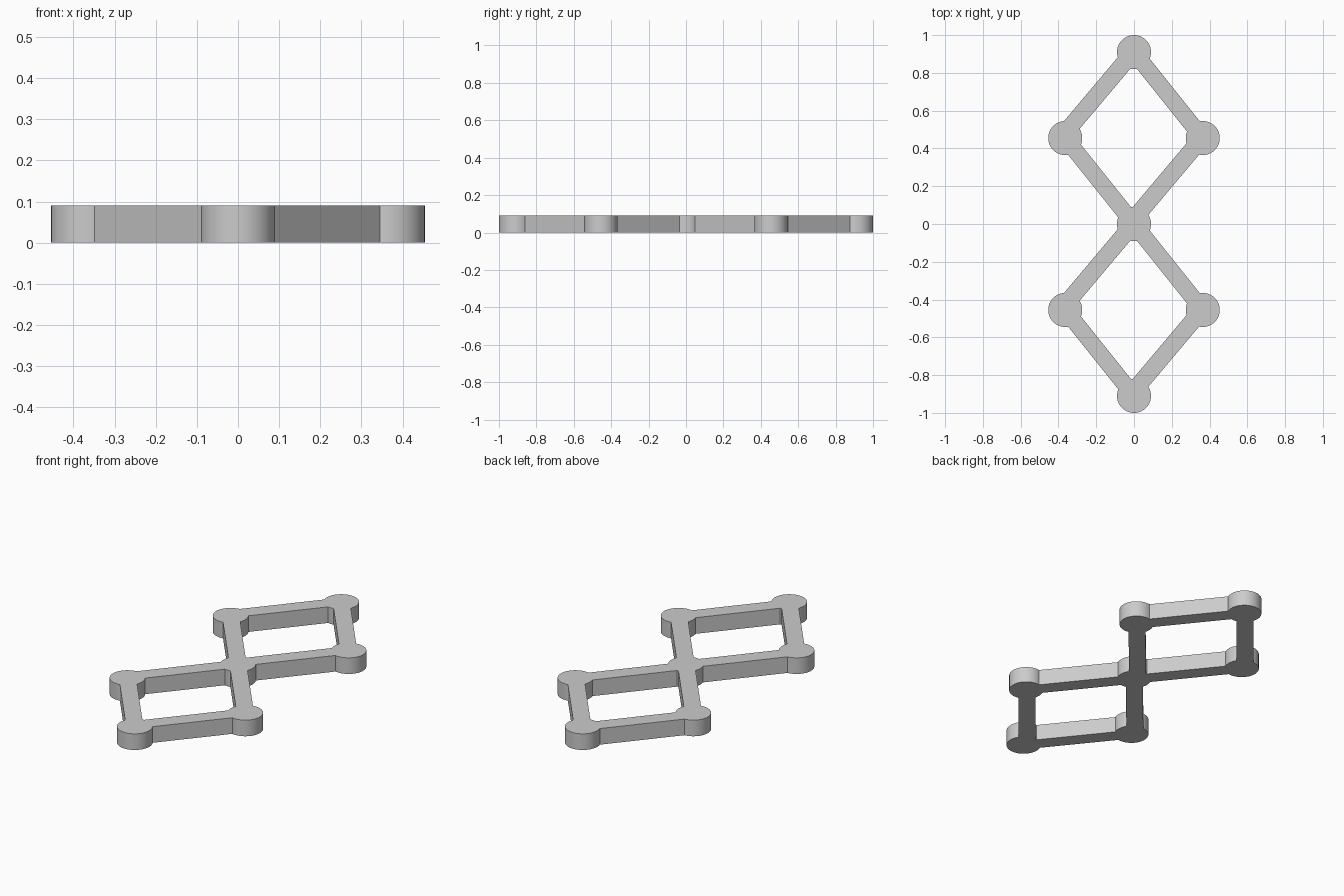
import bpy, bmesh, math
from mathutils import Vector
from mathutils.geometry import delaunay_2d_cdt

if "Cube" in bpy.data.objects:
    bpy.data.objects.remove(bpy.data.objects["Cube"])

R, H, SX, SY = 0.09, 0.09, 0.364, 0.455

points, outlines = [], []


def add_outline(poly):
    start = len(points)
    points.extend(poly)
    outlines.append(list(range(start, start + len(poly))))


def joint(x, y, n=64):
    add_outline([Vector((x + R * math.cos(2 * math.pi * (i + 0.5) / n),
                         y + R * math.sin(2 * math.pi * (i + 0.5) / n)))
                 for i in range(n)])


def bar(a, b, width, shift_a=0.0, shift_b=0.0):
    a, b = Vector(a), Vector(b)
    d = (b - a).normalized()
    side = Vector((-d.y, d.x))
    a, b = a + side * shift_a, b + side * shift_b
    d = (b - a).normalized()
    side = Vector((-d.y, d.x)) * width / 2
    add_outline([a - side, b - side, b + side, a + side])


# Round joints
for k in (-2, 0, 2):
    joint(0, k * SY)
for k in (-1, 1):
    for s in (-1, 1):
        joint(s * SX, k * SY)

# Straight links of the two diamonds
for cy in (-SY, SY):
    left, right = (-SX, cy), (SX, cy)
    low, high = (0, cy - SY), (0, cy + SY)
    for a, b in ((low, right), (left, high)):
        bar(a, b, 0.09, 0.018, 0.003)
    for a, b in ((left, low), (high, right)):
        bar(a, b, 0.087)

# Merge all outlines into one flat sheet, leaving the diamond openings
verts, _, faces, _, _, sources = delaunay_2d_cdt(points, [], outlines, 1, 1e-5)
bm = bmesh.new()
bv = [bm.verts.new((v.x, v.y, 0)) for v in verts]
for f, src in zip(faces, sources):
    if src:
        bm.faces.new([bv[i] for i in f])
bmesh.ops.delete(bm, geom=[v for v in bm.verts if not v.link_faces], context='VERTS')
for f in bm.faces:
    f.normal_update()
    if f.normal.z < 0:
        f.normal_flip()
mesh = bpy.data.meshes.new("linkage_frame")
bm.to_mesh(mesh)
bm.free()

# Thicken the sheet upward and smooth the round joints
frame = bpy.data.objects.new("linkage_frame", mesh)
bpy.context.collection.objects.link(frame)
bpy.context.view_layer.objects.active = frame
frame.select_set(True)
solid = frame.modifiers.new("thickness", 'SOLIDIFY')
solid.thickness = H
solid.offset = 1
bpy.ops.object.modifier_apply(modifier=solid.name)
bpy.ops.object.shade_smooth_by_angle(angle=math.radians(30))
